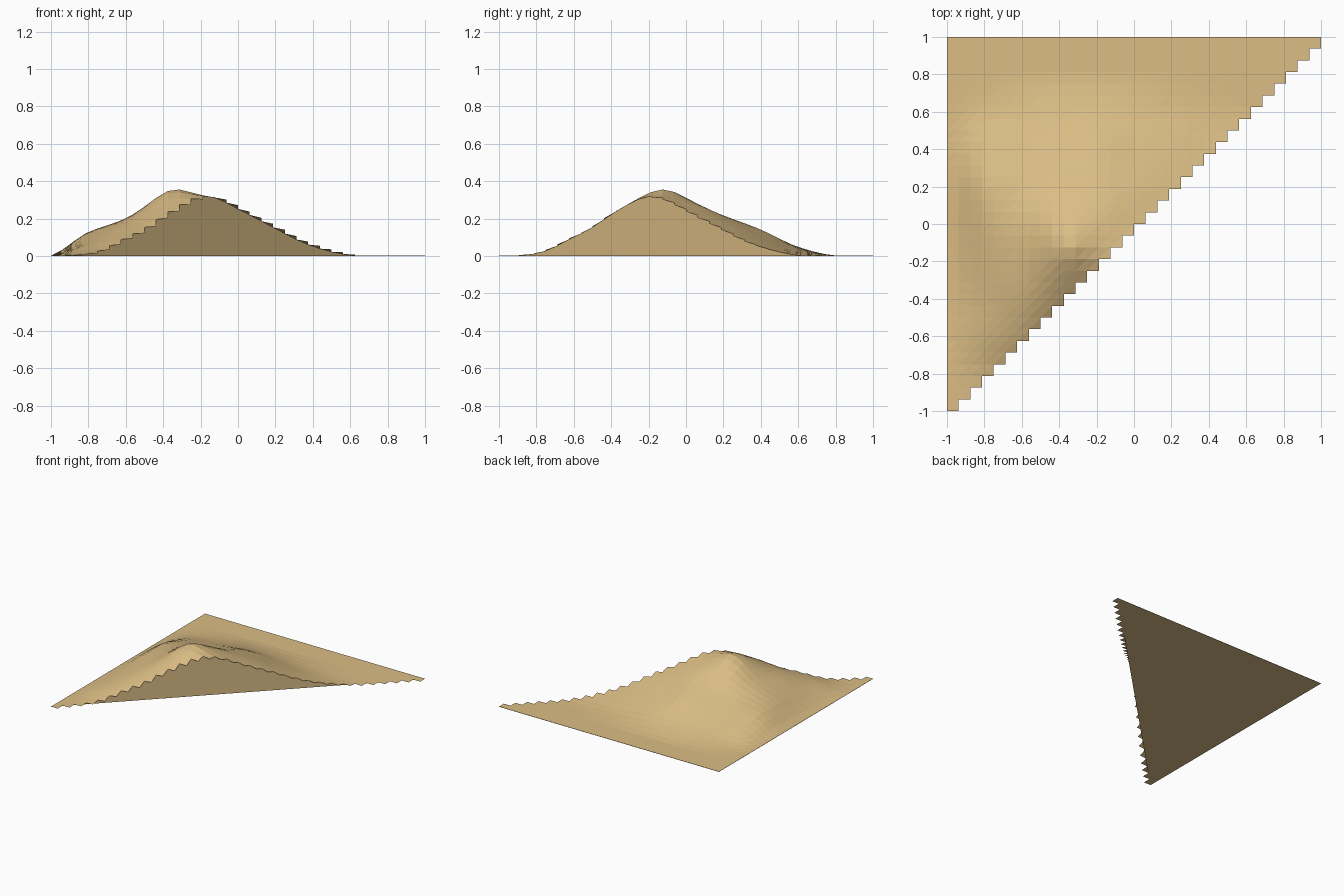
import bpy, bmesh, math

if "Cube" in bpy.data.objects:
    bpy.data.objects.remove(bpy.data.objects["Cube"])

N = 32            # cells along each straight edge
STEP = 2.0 / N
LIFT = 0.002      # keeps the flat skirt just above the underside

# Coarse relief, spaced 0.2: rows from y=-1 up, each from x=-1 to just past the diagonal
RELIEF = [
    [0, 0],
    [0, .012, .02],
    [0, .055, .10, .10],
    [0, .08, .165, .22, .22],
    [0, .105, .195, .305, .315, .30],
    [0, .125, .195, .285, .295, .25, .21],
    [0, .12, .15, .19, .215, .19, .145, .11],
    [0, .07, .09, .12, .14, .11, .08, .05, .04],
    [0, .015, .03, .045, .045, .035, .02, .01, .003],
    [0], [0],
]


def cell(i, j):
    row = RELIEF[min(max(j, 0), 10)]
    return row[min(max(i, 0), len(row) - 1)]


def cubic(p, t):
    a, b, c, d = p
    return b + .5 * t * (c - a + t * (2*a - 5*b + 4*c - d + t * (3*(b - c) + d - a)))


def height(x, y):
    """Smooth relief with a small summit bump."""
    u, v = (x + 1) * 5, (y + 1) * 5
    i, j = min(int(u), 9), min(int(v), 9)
    rows = [cubic([cell(i + k, j + m) for k in (-1, 0, 1, 2)], u - i)
            for m in (-1, 0, 1, 2)]
    h = cubic(rows, v - j)
    h += .035 * math.exp(-((x + .34)**2 + (y + .11)**2) / .012)
    return max(h, 0) + LIFT


bm = bmesh.new()
top = {}


def vert(i, j):
    if (i, j) not in top:
        x, y = -1 + i * STEP, -1 + j * STEP
        top[i, j] = bm.verts.new((x, y, height(x, y)))
    return top[i, j]


# Hill surface: stepped half of a grid, each cell split along the diagonal
for j in range(N):
    for i in range(j + 1):
        a, b = vert(i, j), vert(i + 1, j)
        c, d = vert(i + 1, j + 1), vert(i, j + 1)
        bm.faces.new((a, b, c))
        bm.faces.new((a, c, d))


# Straight sides: cut face on the diagonal plus two thin rims
def base_row(keys):
    return [bm.verts.new((-1 + i * STEP, -1 + j * STEP, 0)) for i, j in keys]


sides = [
    [(k, k) for k in range(N + 1)],
    [(N - k, N) for k in range(N + 1)],
    [(0, N - k) for k in range(N + 1)],
]
for keys in sides:
    low = base_row(keys)
    for k in range(N):
        bm.faces.new((low[k], low[k + 1], vert(*keys[k + 1]), vert(*keys[k])))

# Underside
bm.faces.new([bm.verts.new(p) for p in ((-1, -1, 0), (-1, 1, 0), (1, 1, 0))])
bmesh.ops.remove_doubles(bm, verts=bm.verts, dist=1e-5)

mesh = bpy.data.meshes.new("sand_hill")
bm.to_mesh(mesh)
bm.free()
hill = bpy.data.objects.new("sand_hill", mesh)
bpy.context.collection.objects.link(hill)

sand = bpy.data.materials.new("sand")
sand.diffuse_color = (.71, .51, .235, 1)
sand.use_nodes = True
sand.node_tree.nodes["Principled BSDF"].inputs["Base Color"].default_value = sand.diffuse_color
mesh.materials.append(sand)
